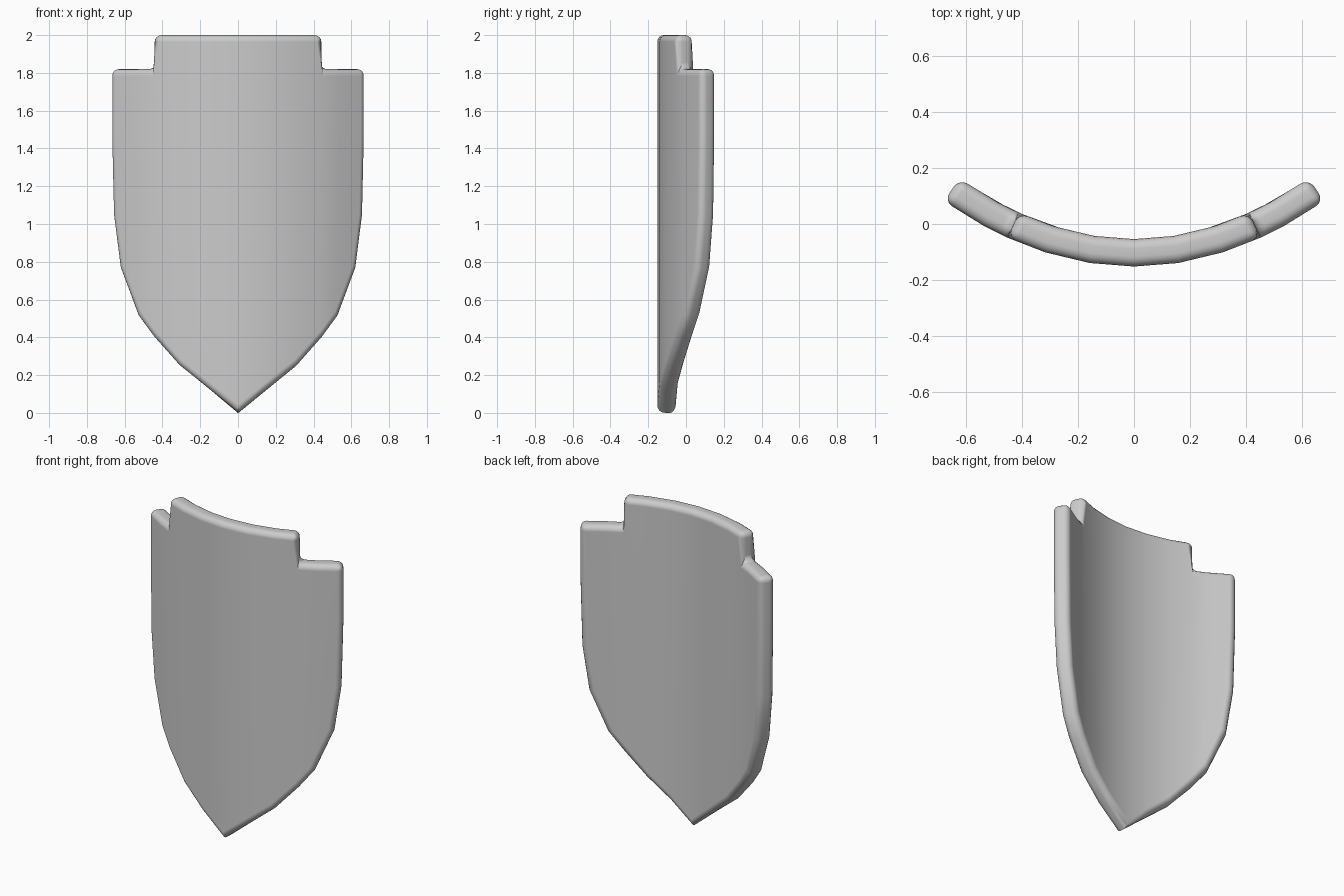
import bpy, bmesh, math
from mathutils import Vector

if "Cube" in bpy.data.objects:
    bpy.data.objects.remove(bpy.data.objects["Cube"])

HALF = 0.049          # half of the plate thickness
EDGE = 0.652          # half width measured along the middle of the plate
NOTCH = 0.432         # where the top corners step down
KNOTS = [0.0, 0.15, 0.302, NOTCH, 0.515, EDGE]


def bow(x):
    """Middle line of the curved plate and its forward normal at x >= 0."""
    slope = 2 * 0.225 * x / EDGE ** 2
    return -0.103 + 0.225 * (x / EDGE) ** 2, Vector((slope, -1, 0)).normalized()


def plate_point(x, z, side):
    """Point on the flat-sided bow, with the normal blended between knots."""
    s = -1 if x < 0 else 1
    a = abs(x)
    i = next((k for k in range(len(KNOTS) - 1) if a <= KNOTS[k + 1] + 1e-5), len(KNOTS) - 2)
    t = (a - KNOTS[i]) / (KNOTS[i + 1] - KNOTS[i])
    (y0, n0), (y1, n1) = bow(KNOTS[i]), bow(KNOTS[i + 1])
    n = n0.lerp(n1, t).normalized() * HALF * side
    return Vector((s * (a + n.x), y0 + (y1 - y0) * t + n.y, z))


# Vertical strips of the right half of the outline as (x, z)
bottom = [0.0, 0.125, 0.25, 0.40, 0.515]
strips = []
for i in range(4):
    a, b = KNOTS[i], KNOTS[i + 1]
    top = 2.0 if i < 3 else 1.82
    pts = [(a, bottom[i]), (b, bottom[i + 1])]
    if i == 2:
        pts.append((NOTCH, 1.82))
    strips.append(pts + [(b, top), (a, top)])
strips.append([(0.515, 0.515), (0.608, 0.77), (0.643, 1.05),
               (EDGE, 1.45), (EDGE, 1.82), (0.515, 1.82)])

# Shield plate: mirrored strips, thickened along the bow
bm = bmesh.new()
for s in (-1, 1):
    for strip in strips:
        bm.faces.new([bm.verts.new((s * x, 0, z)) for x, z in strip])
bmesh.ops.remove_doubles(bm, verts=bm.verts[:], dist=1e-4)
back = bm.verts[:]
res = bmesh.ops.extrude_face_region(bm, geom=bm.faces[:], use_keep_orig=True)
front = [g for g in res["geom"] if isinstance(g, bmesh.types.BMVert)]
for group, side in ((back, -1), (front, 1)):
    for v in group:
        v.co = plate_point(v.co.x, v.co.z, side)
bmesh.ops.recalc_face_normals(bm, faces=bm.faces[:])

# Rounded rim and step corners, the bottom tip stays pointed
rim = [e for e in bm.edges
       if len(e.link_faces) == 2 and e.calc_face_angle() > math.radians(50)
       and max(v.co.z for v in e.verts) > 0.1]
bmesh.ops.bevel(bm, geom=rim, offset=0.035, offset_type='OFFSET', segments=4,
                profile=0.5, affect='EDGES', clamp_overlap=True)
bmesh.ops.recalc_face_normals(bm, faces=bm.faces[:])

mesh = bpy.data.meshes.new("shield_plate")
bm.to_mesh(mesh)
bm.free()
shield = bpy.data.objects.new("shield_plate", mesh)
bpy.context.collection.objects.link(shield)
bpy.context.view_layer.objects.active = shield
shield.select_set(True)
bpy.ops.object.shade_smooth_by_angle(angle=math.radians(40))
weighted = shield.modifiers.new("even_shading", 'WEIGHTED_NORMAL')
weighted.keep_sharp = True
